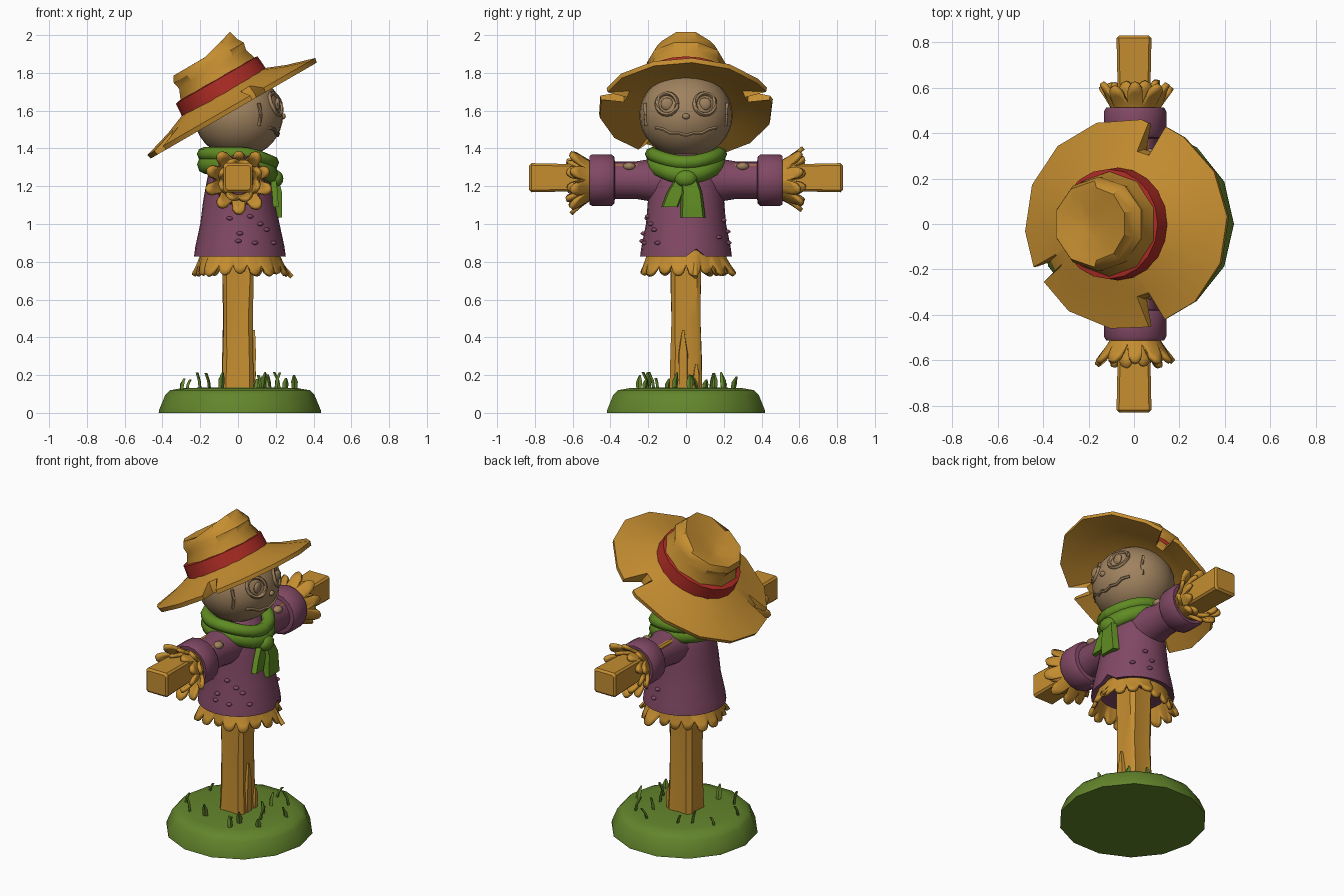
import bpy, bmesh, math, random
from math import sin, cos, pi, radians
from mathutils import Vector, Matrix

if "Cube" in bpy.data.objects:
    bpy.data.objects.remove(bpy.data.objects["Cube"])

random.seed(4)


def material(name, rgb):
    m = bpy.data.materials.new(name)
    m.diffuse_color = (*rgb, 1)
    m.use_nodes = True
    m.node_tree.nodes["Principled BSDF"].inputs["Base Color"].default_value = m.diffuse_color
    return m


STRAW = material("straw", (0.56, 0.27, 0.03))
CLOTH = material("purple cloth", (0.22, 0.066, 0.128))
SCARF = material("scarf green", (0.115, 0.26, 0.017))
GRASS = material("grass green", (0.125, 0.235, 0.025))
RED = material("band red", (0.42, 0.025, 0.018))
SACK = material("sack tan", (0.35, 0.225, 0.115))


def finish(bm, name, mat, M=None, angle=40):
    bmesh.ops.recalc_face_normals(bm, faces=bm.faces)
    me = bpy.data.meshes.new(name)
    bm.to_mesh(me)
    bm.free()
    if M:
        me.transform(M)
    me.materials.append(mat)
    ob = bpy.data.objects.new(name, me)
    bpy.context.collection.objects.link(ob)
    if angle:
        bpy.ops.object.select_all(action='DESELECT')
        ob.select_set(True)
        bpy.context.view_layer.objects.active = ob
        bpy.ops.object.shade_smooth_by_angle(angle=radians(angle))
    return ob


def loft(name, mat, rings, M=None, angle=40, caps=True):
    """Skin a list of equal-length closed rings."""
    bm = bmesh.new()
    vs = [[bm.verts.new(p) for p in r] for r in rings]
    n = len(vs[0])
    for a, b in zip(vs, vs[1:]):
        for i in range(n):
            j = (i + 1) % n
            bm.faces.new((a[i], a[j], b[j], b[i]))
    if caps:
        bm.faces.new(vs[0])
        bm.faces.new(vs[-1])
    return finish(bm, name, mat, M, angle)


def ring(rx, ry, z, n, cx=0, phase=0.0):
    return [(cx + rx * cos(2 * pi * i / n + phase), ry * sin(2 * pi * i / n + phase), z) for i in range(n)]


def fringe(name, n, length, r0, r1, M, squash=0.4):
    """Ragged straw frill along +z, flaring from r0 to r1."""
    per, rows = 6, 5
    lobes = [(random.uniform(.85, 1.1), random.uniform(.85, 1.1)) for _ in range(n)]
    rings = []
    for k in range(rows):
        t = k / (rows - 1)
        pts = []
        for i in range(n * per):
            f = (i % per) / per
            ll, lr = lobes[i // per]
            reach = squash + (1 - squash) * sin(pi * f) ** .5 * ll
            a = 2 * pi * i / (n * per)
            s = t * reach
            r = r0 + (r1 * lr - r0) * s ** 1.4
            pts.append((r * cos(a), r * sin(a), length * s))
        rings.append(pts)
    ob = loft(name, STRAW, rings, M, 60, caps=False)
    mod = ob.modifiers.new("thickness", 'SOLIDIFY')
    mod.thickness = 0.022
    mod.offset = 0
    return ob


def strip(name, mat, path, thick):
    """Hanging cloth: path of (x, y, z, half width)."""
    h = thick / 2
    rings = [[(x - h, y - w, z), (x + h, y - w * .8, z), (x + h, y + w * .8, z), (x - h, y + w, z)]
             for x, y, z, w in path]
    return loft(name, mat, rings)


def tube(name, mat, pts, r):
    rings = []
    for i, p in enumerate(pts):
        d = (Vector(pts[min(i + 1, len(pts) - 1)]) - Vector(pts[max(i - 1, 0)])).normalized()
        q = d.to_track_quat('Z', 'Y')
        rings.append([Vector(p) + q @ Vector((r * cos(k * pi / 3), r * sin(k * pi / 3), 0)) for k in range(6)])
    return loft(name, mat, rings, angle=60)


def ball(name, mat, c, s, seg=10):
    bm = bmesh.new()
    bmesh.ops.create_uvsphere(bm, u_segments=seg, v_segments=seg * 2 // 3, radius=1)
    return finish(bm, name, mat, Matrix.Translation(c) @ Matrix.Diagonal((*s, 1)), 60)


# Grassy base with small blades
loft("grass_base", GRASS, [ring(r, r, z, 14, .01) for r, z in
     ((.43, 0), (.428, .015), (.395, .095), (.37, .12), (.3, .132), (.1, .135))])
spots = [(-.3, -.1), (-.27, .1), (-.09, -.2), (-.08, .2), (.09, -.22), (.13, -.17), (.14, .13), (.3, .06),
         (.2, -.06), (.17, .02), (.1, .25), (-.2, -.2), (.22, .2), (-.15, .15), (.12, -.25), (.25, -.15)]
for x, y in spots:
    h, a = random.uniform(.05, .1), random.uniform(0, 2 * pi)
    lean = random.uniform(.01, .035)
    dx, dy = cos(a), sin(a)
    loft("grass_blade", GRASS, [
        [(x + lean * t * t * dx - dy * w * u + dx * v, y + lean * t * t * dy + dx * w * u + dy * v, .12 + h * t)
         for u, v in ((1, 0), (0, .008), (-1, 0), (0, -.008))]
        for t, w in ((0, .014), (.55, .018), (1, .005))])

# Wooden post and crossbeam
post = []
for z, s in ((.1, .086), (.3, .08), (.5, .077), (.7, .079), (.88, .08)):
    post.append([(s * u + random.uniform(-.004, .004), s * v + random.uniform(-.004, .004), z) for u, v in
                 ((1, .75), (.75, 1), (0, .93), (-.75, 1), (-1, .75), (-.95, 0), (-1, -.75), (-.75, -1),
                  (0, -.93), (.75, -1), (1, -.75), (.93, 0))])
loft("post", STRAW, post)
for y, z0, z1, w in ((-.015, .13, .44, .026), (.055, .13, .26, .016)):
    strip("post_splinter", STRAW, [(.075, y, z0, w), (.08, y, z0 + (z1 - z0) * .6, w), (.075, y, z1, .006)], .03)
along_y = Matrix.Translation((0, 0, 1.245)) @ Matrix.Rotation(-pi / 2, 4, 'X')
beam = []
for t, s in ((-.83, .065), (-.818, .077), (-.5, .07), (.5, .07), (.818, .077), (.83, .065)):
    beam.append([(s * u, s * v, t) for u, v in
                 ((1, .85), (.85, 1), (-.85, 1), (-1, .85), (-1, -.85), (-.85, -1), (.85, -1), (1, -.85))])
loft("crossbeam", STRAW, beam, along_y, 30)

# Shirt body with a torn hem at the front
N = 28
shirt = [ring(rx, ry, z, N, cx) for rx, ry, z, cx in
         ((.1, .1, .85, .01), (.225, .225, .835, .01), (.243, .243, .828, .01), (.236, .236, .88, .01),
          (.21, .212, 1.0, .01), (.19, .202, 1.12, .005), (.172, .195, 1.22, .005), (.15, .18, 1.3, 0),
          (.11, .13, 1.36, 0), (.05, .06, 1.4, 0))]
for row in shirt[1:3]:
    x, y, z = row[1]
    row[1] = (x, y, z + .04)
loft("shirt", CLOTH, shirt, angle=50)
fringe("waist_straw", 18, -.13, .195, .25, Matrix.Translation((.01, 0, .86)), .6)
tube("loose_straw", STRAW, [(.2, .05, .82), (.24, .05, .77), (.285, .05, .72)], .014)

# Sleeves, cuffs and straw hands on both sides
for side in (1, -1):
    M = Matrix.Translation((.005, 0, 1.232)) @ Matrix.Rotation(-side * pi / 2, 4, 'X')
    loft("sleeve", CLOTH, [ring(r, r, t, 16) for r, t in ((.125, .08), (.115, .17), (.1, .26), (.1, .4))], M)
    loft("cuff", CLOTH, [ring(r, r, t, 16) for r, t in
         ((.09, .375), (.125, .38), (.137, .395), (.137, .495), (.128, .512), (.1, .51), (.08, .48))], M)
    fringe("hand_straw_outer", 10, .14, .085, .17, M @ Matrix.Translation((0, 0, .475)), .4)
    fringe("hand_straw_inner", 8, .15, .085, .115, M @ Matrix.Translation((0, 0, .48)), .5)
    # Worn patch on the shoulder
    ball("sleeve_patch", SACK, (.07, side * .3, 1.305), (.03, .035, .022), 8)

# Stitch knots on the shirt
for a, z in ((75, .9), (80, .96), (70, 1.02), (50, .93), (-60, 1.0), (-50, .97), (-90, .95), (-92, .91),
             (-75, 1.04), (-70, .9), (-105, 1.03), (-40, .9)):
    r = .243 - (z - .83) * .17
    a = radians(a)
    ball("stitch_knot", CLOTH, (.01 + r * cos(a), r * sin(a), z), (.018, .018, .011), 8)

# Scarf: two wraps drooping at the front, plus tails
for name, r, z0, tube_r, h, droop in (("scarf_lower", .175, 1.315, .042, .05, .055),
                                      ("scarf_upper", .178, 1.37, .04, .038, .045)):
    rings = []
    for i in range(24):
        a = 2 * pi * i / 24
        z = z0 - droop * max(0, cos(a)) ** 2
        rings.append([((r + tube_r * cos(b)) * cos(a), (r + tube_r * cos(b)) * sin(a) * 1.0,
                       z + h * sin(b)) for b in (k * pi / 4 for k in range(8))])
    loft(name, SCARF, rings + rings[:1], angle=60, caps=False)
ball("scarf_knot", SCARF, (.2, 0, 1.24), (.04, .06, .045), 12)
strip("scarf_tail_long", SCARF, [(.19, .01, 1.26, .04), (.215, .03, 1.17, .055), (.215, .035, 1.035, .068)], .035)
strip("scarf_tail_short", SCARF, [(.185, -.01, 1.25, .04), (.195, -.055, 1.17, .045), (.2, -.085, 1.09, .045)], .03)

# Sack head with raised face details
HC, HR = Vector((.003, 0, 1.575)), Vector((.235, .247, .225))
ball("head", SACK, HC, HR, 28)


def on_face(y, z):
    q = 1 - (y / HR.y) ** 2 - ((z - HC.z) / HR.z) ** 2
    return Vector((HC.x + HR.x * max(q, 0) ** .5, y, z))


for side in (1, -1):
    loop = [on_face(side * .1 + .054 * cos(k * pi / 8), 1.635 + .056 * sin(k * pi / 8)) for k in range(17)]
    tube("eye_rim", SACK, loop, .012)
    ball("eye", SACK, on_face(side * .1, 1.635), (.014, .034, .034), 12)
    # Seam running down the side of the head
    tube("side_seam", SACK, [(.11, side * .217, 1.64), (.12, side * .214, 1.58), (.11, side * .21, 1.52)], .01)
ball("nose", SACK, on_face(0, 1.57), (.016, .02, .016), 10)
mouth = [on_face(y / 100, 1.468 + 1.6 * (y / 100) ** 2 + (.01 if k % 2 else 0))
         for k, y in enumerate(range(-16, 17, 4))]
tube("mouth", SACK, mouth, .009)

# Hat leaning backwards
HAT = Matrix.Translation((-.08, 0, 1.7)) @ Matrix.Rotation(radians(-30), 4, 'Y')
edge = []  # (angle, radius scale); pairs of cuts make the torn notches
cuts = {72: .73, 288: .73, 209: .83}
for k in range(14):
    edge.append((k * 360 / 14 + 4, 1))
for c, s in cuts.items():
    edge = [e for e in edge if abs(e[0] - c) > 9]
    edge += [(c - 5, 1), (c - 4, s), (c + 4, s), (c + 5, .98)]
edge.sort()


def brim_ring(r, w, torn):
    return [((r * 1.05 * (s if torn else 1)) * cos(radians(a)),
             (r * .95 * (s if torn else 1)) * sin(radians(a)), w) for a, s in edge]


loft("hat_brim", STRAW, [brim_ring(.2, .01, False), brim_ring(.25, -.005, False), brim_ring(.345, -.045, False),
                         brim_ring(.49, -.09, True), brim_ring(.485, -.115, True), brim_ring(.34, -.075, False),
                         brim_ring(.22, -.035, False)], HAT, 35)
loft("hat_crown", STRAW, [ring(rx, ry, w, 10, cx, pi / 10) for rx, ry, w, cx in
     ((.245, .24, -.01, 0), (.235, .23, .08, .01), (.215, .205, .13, .012), (.225, .208, .17, .012),
      (.205, .19, .205, .01))]
     + [[(x, y, .2 + .05 * max(0, x / .17)) for x, y, z in ring(.18, .16, 0, 10, .02, pi / 10)],
        [(x, y, .185 + .02 * x / .07) for x, y, z in ring(.07, .06, 0, 10, 0, pi / 10)]], HAT, 35)
loft("hat_band", RED, [ring(rx, ry, w, 20, .003) for rx, ry, w in
     ((.23, .22, -.02), (.256, .248, -.012), (.25, .242, .07), (.225, .215, .075))], HAT, 35)
